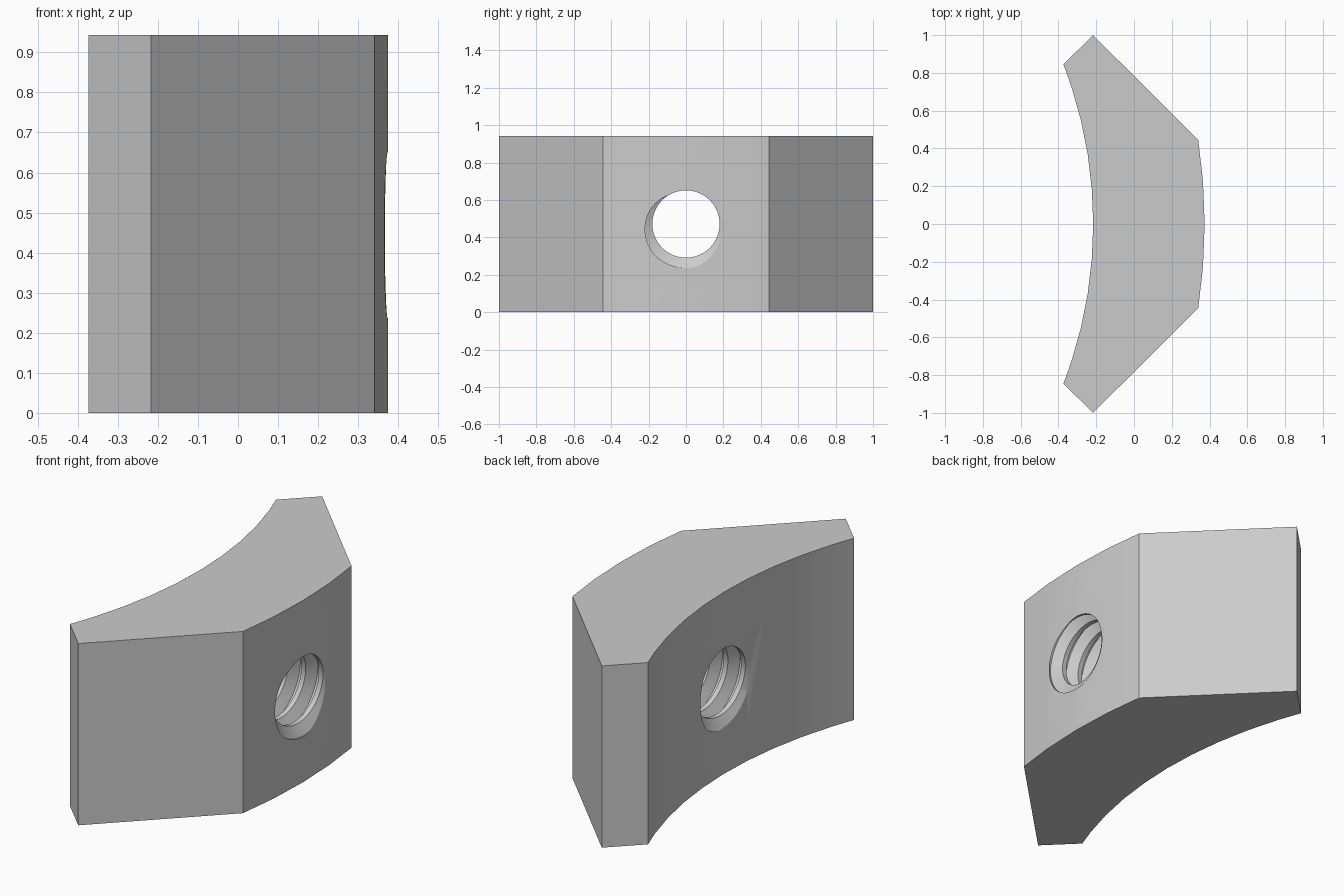
import bpy, bmesh
from math import sin, cos, pi, radians, asin

cube = bpy.data.objects.get("Cube")
if cube:
    bpy.data.objects.remove(cube, do_unlink=True)

HEIGHT = 0.943
R_IN, R_OUT = 2.35, 2.94          # concentric curved faces
CX = 0.374 - R_OUT                # their shared centre

grey = bpy.data.materials.new("plain grey")
grey.use_nodes = True
grey.diffuse_color = (0.6, 0.6, 0.6, 1)
grey.node_tree.nodes["Principled BSDF"].inputs["Base Color"].default_value = (0.6, 0.6, 0.6, 1)


def make_object(name, bm):
    bmesh.ops.recalc_face_normals(bm, faces=bm.faces)
    mesh = bpy.data.meshes.new(name)
    bm.to_mesh(mesh)
    bm.free()
    mesh.materials.append(grey)
    ob = bpy.data.objects.new(name, mesh)
    bpy.context.collection.objects.link(ob)
    return ob


def arc(radius, half_width):
    """Points from -y to +y, at regular angles with clipped ends."""
    end = asin(half_width / radius)
    step = radians(4.5)
    n = int(end / step)
    angles = [-end] + [k * step for k in range(-n, n + 1)] + [end]
    return [(CX + radius * cos(a), radius * sin(a)) for a in angles]


# Curved block with slanted shoulders
outline = arc(R_OUT, 0.445) + [(-0.217, 1)] + arc(R_IN, 0.845)[::-1] + [(-0.217, -1)]
bm = bmesh.new()
base = bm.faces.new([bm.verts.new((x, y, 0)) for x, y in outline])
top = bmesh.ops.extrude_face_region(bm, geom=[base])["geom"]
bmesh.ops.translate(bm, vec=(0, 0, HEIGHT),
                    verts=[v for v in top if isinstance(v, bmesh.types.BMVert)])
block = make_object("curved_block", bm)

# Threaded hole cutter: helical trapezoid profile along x
PITCH, R_MINOR, R_MAJOR = 0.1, 0.18, 0.235
STEPS, TURNS = 72, 13
profile = [(-1 / 8, R_MINOR), (1 / 8, R_MINOR), (7 / 16, R_MAJOR), (9 / 16, R_MAJOR)]
start = 0.374 - 10 * PITCH
bm = bmesh.new()
cols = []
for j in range(STEPS):
    t = j / STEPS
    a = 2 * pi * t
    cols.append([bm.verts.new((start + PITCH * (t - 0.25 + k + off),
                               r * cos(a), HEIGHT / 2 + r * sin(a)))
                 for k in range(TURNS) for off, r in profile])
cols.append(cols[0][len(profile):])   # the helix joins itself one pitch along
for p, q in zip(cols, cols[1:]):
    for i in range(min(len(p), len(q)) - 1):
        bm.faces.new((p[i], q[i], q[i + 1], p[i + 1]))
# Close both ends with fans outside the block
rims = [e for e in bm.edges if e.is_boundary]
for side in (-1, 1):
    tip = bm.verts.new((side * 1.2, 0, HEIGHT / 2))
    for e in rims:
        if e.verts[0].co.x * side > 0:
            bm.faces.new((e.verts[0], e.verts[1], tip))
cutter = make_object("thread_cutter", bm)
cutter.hide_render = True

# Cut the hole
cut = block.modifiers.new("threaded_hole", 'BOOLEAN')
cut.operation = 'DIFFERENCE'
cut.solver = 'EXACT'
cut.object = cutter
for ob in bpy.context.selected_objects:
    ob.select_set(False)
bpy.context.view_layer.objects.active = block
block.select_set(True)
bpy.ops.object.modifier_apply(modifier=cut.name)
bpy.data.objects.remove(cutter, do_unlink=True)
bpy.ops.object.shade_smooth_by_angle(angle=radians(25))
